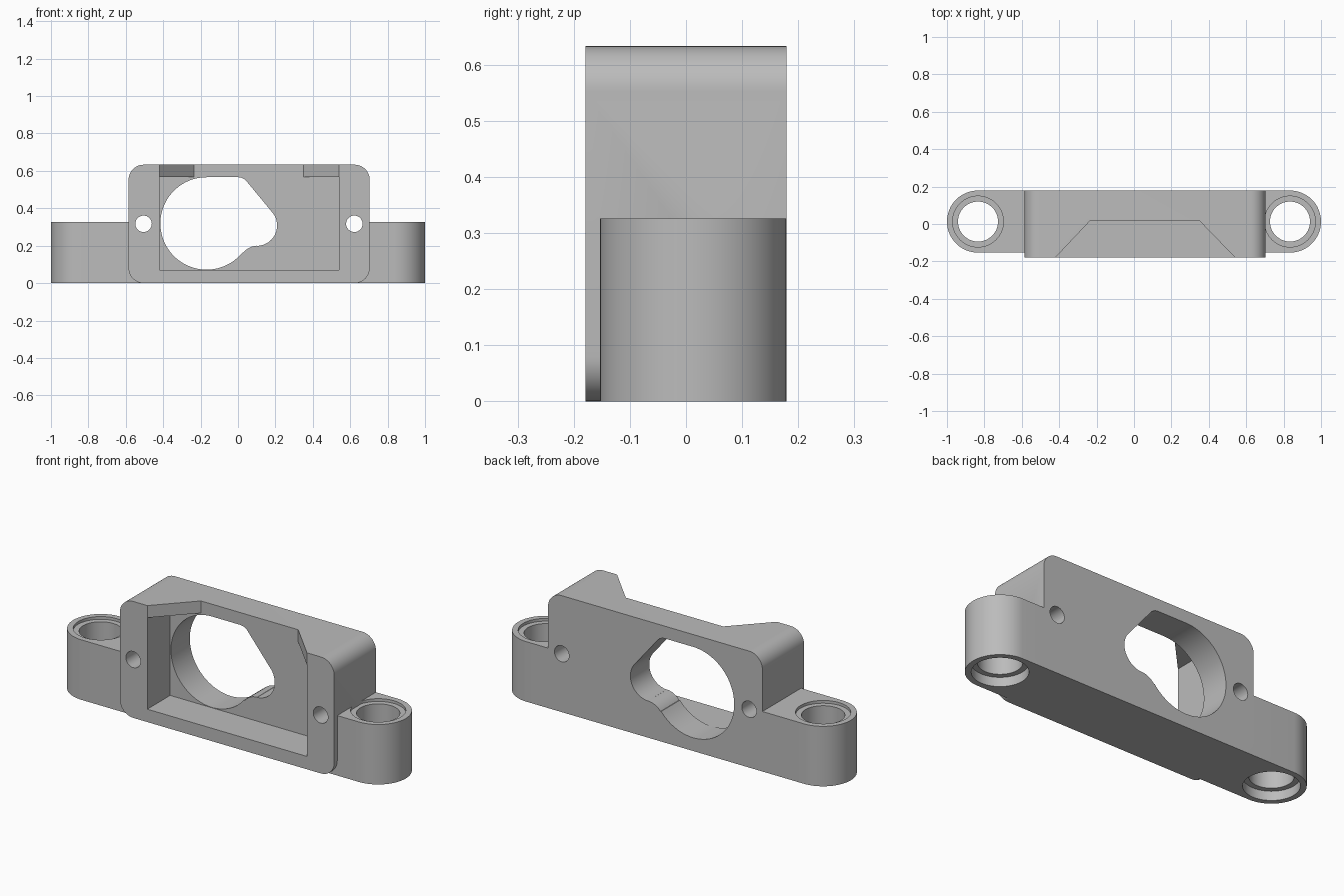
import bpy, bmesh
from math import cos, sin, radians

if "Cube" in bpy.data.objects:
    bpy.data.objects.remove(bpy.data.objects["Cube"])

grey = bpy.data.materials.new("plain grey")
grey.use_nodes = True
colour = (0.5, 0.5, 0.5, 1)
grey.diffuse_color = colour
grey.node_tree.nodes["Principled BSDF"].inputs["Base Color"].default_value = colour


def arc(cx, cy, r, start, end, steps=12):
    angles = [radians(start + (end - start) * i / steps) for i in range(steps + 1)]
    return [(cx + r * cos(a), cy + r * sin(a)) for a in angles]


def rect(x0, x1, y0, y1):
    return [(x0, y0), (x1, y0), (x1, y1), (x0, y1)]


def prism(name, points, low, high, axis="z"):
    """Extrude a flat outline along z, or along y for an x-z outline."""
    bm = bmesh.new()
    place = (lambda p: (p[0], p[1], low)) if axis == "z" else (lambda p: (p[0], low, p[1]))
    face = bm.faces.new([bm.verts.new(place(p)) for p in points])
    grown = bmesh.ops.extrude_face_region(bm, geom=[face])["geom"]
    move = (0, 0, high - low) if axis == "z" else (0, high - low, 0)
    bmesh.ops.translate(bm, vec=move, verts=[v for v in grown if isinstance(v, bmesh.types.BMVert)])
    bmesh.ops.recalc_face_normals(bm, faces=bm.faces)
    mesh = bpy.data.meshes.new(name)
    bm.to_mesh(mesh)
    bm.free()
    mesh.materials.append(grey)
    obj = bpy.data.objects.new(name, mesh)
    bpy.context.collection.objects.link(obj)
    return obj


def combine(target, other, operation):
    mod = target.modifiers.new("boolean", "BOOLEAN")
    mod.operation, mod.solver, mod.object = operation, "EXACT", other
    bpy.context.view_layer.objects.active = target
    bpy.ops.object.modifier_apply(modifier=mod.name)
    bpy.data.objects.remove(other)


LEFT, RIGHT, TOP, CORNER = -0.585, 0.704, 0.633, 0.08
FRONT, BACK = -0.179, 0.179
WING_TOP, WING_R, WING_X = 0.326, 0.166, 0.834
WING_Y = BACK - WING_R

# Mounting bar with round ends
bar = prism("mounting_bar", arc(WING_X, WING_Y, WING_R, -90, 90, 32)
            + arc(-WING_X, WING_Y, WING_R, 90, 270, 32), 0, WING_TOP)

# Stepped vertical bores in both ends
for x in (-WING_X, WING_X):
    for r, low, high in ((0.107, -0.1, 0.5), (0.136, WING_TOP - 0.015, 0.5), (0.136, -0.1, 0.05)):
        combine(bar, prism("bore", arc(x, WING_Y, r, 0, 360, 64)[:-1], low, high), "DIFFERENCE")

# Rounded housing
outline = []
for x, z, start in ((RIGHT - CORNER, CORNER, -90), (RIGHT - CORNER, TOP - CORNER, 0),
                    (LEFT + CORNER, TOP - CORNER, 90), (LEFT + CORNER, CORNER, 180)):
    outline += arc(x, z, CORNER, start, start + 90)
body = prism("housing_bracket", outline, FRONT, BACK, "y")
combine(body, bar, "UNION")

# Front pocket, with a splayed slot open at the top
FLOOR, X0, X1 = 0.017, -0.42, 0.54
combine(body, prism("pocket", rect(X0, X1, 0.07, 0.567), -0.3, FLOOR, "y"), "DIFFERENCE")
slot = [(X0, -0.3), (X1, -0.3), (X1, FRONT), (0.35, FLOOR), (-0.235, FLOOR), (X0, FRONT)]
combine(body, prism("slot", slot, 0.5, 0.8), "DIFFERENCE")

# Pear-shaped window through the back wall
window = arc(-0.168, 0.319, 0.247, 90, 321, 56)
window += arc(0.106, 0.1, 0.1, 141, 92)
window += arc(0.1, 0.308, 0.109, -88, 43, 24)
window += arc(0.0, 0.506, 0.06, 43, 90)
combine(body, prism("window", window, -0.1, 0.4, "y"), "DIFFERENCE")

# Screw holes
for x in (-0.505, 0.622):
    combine(body, prism("screw_hole", arc(x, 0.317, 0.044, 0, 360, 32)[:-1], -0.4, 0.4, "y"), "DIFFERENCE")

bpy.ops.object.select_all(action="DESELECT")
body.select_set(True)
bpy.context.view_layer.objects.active = body
bpy.ops.object.shade_smooth_by_angle(angle=radians(30))
